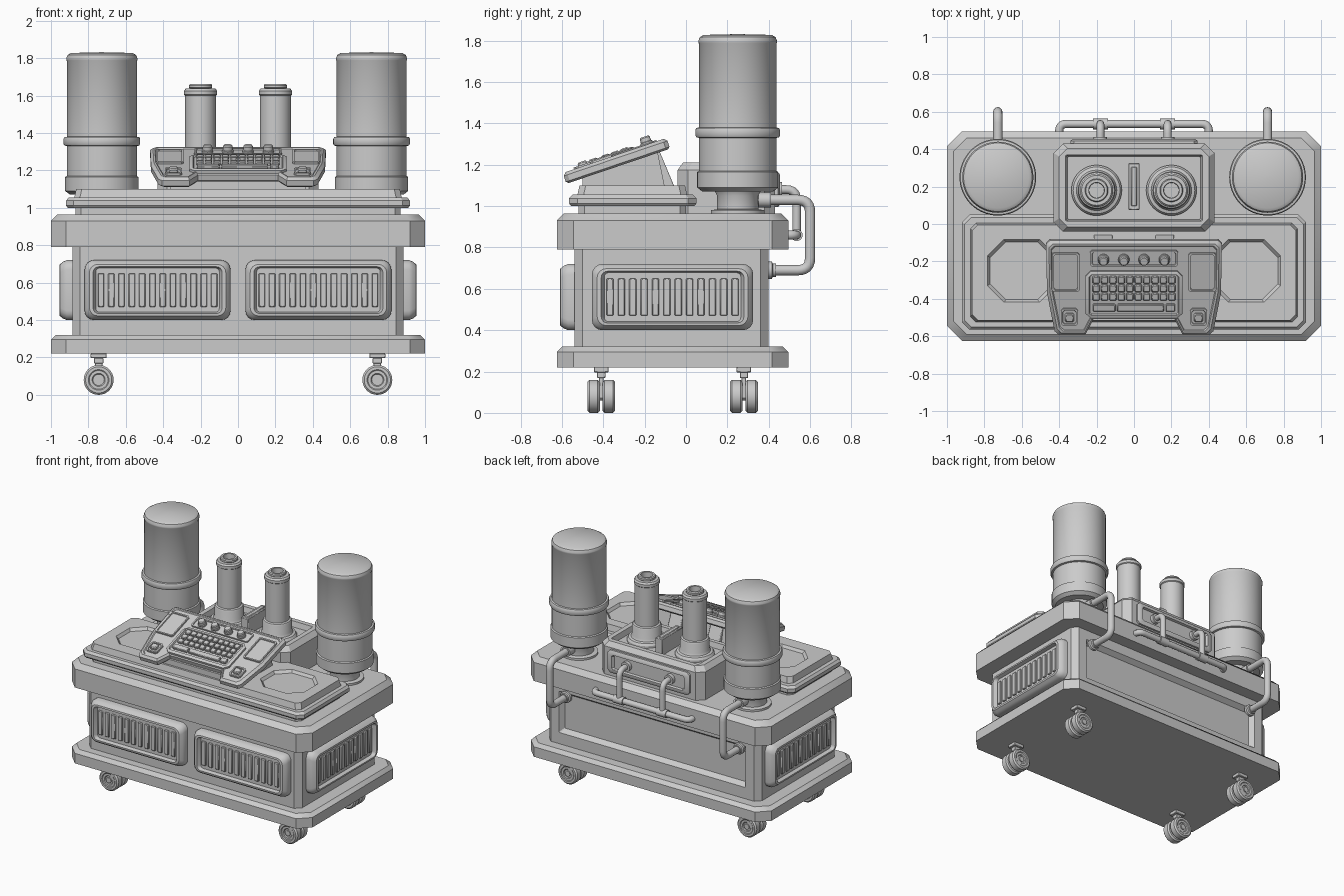
import bpy, bmesh, math
from math import sin, cos, pi, radians
from mathutils import Vector, Matrix

if "Cube" in bpy.data.objects:
    bpy.data.objects.remove(bpy.data.objects["Cube"])

T, R = Matrix.Translation, Matrix.Rotation
I = Matrix.Identity(4)


def finish(name, bm, mat=I, bevel=0, seg=2):
    bmesh.ops.recalc_face_normals(bm, faces=bm.faces)
    me = bpy.data.meshes.new(name)
    bm.to_mesh(me)
    bm.free()
    ob = bpy.data.objects.new(name, me)
    ob.matrix_world = mat
    bpy.context.collection.objects.link(ob)
    if bevel:
        m = ob.modifiers.new("bevel", 'BEVEL')
        m.width, m.segments, m.limit_method = bevel, seg, 'ANGLE'
    return ob


def loft(name, rings, mat=I, bevel=0):
    bm = bmesh.new()
    vs = [[bm.verts.new(p) for p in r] for r in rings]
    n = len(vs[0])
    for a, b in zip(vs, vs[1:]):
        for i in range(n):
            bm.faces.new((a[i], a[(i + 1) % n], b[(i + 1) % n], b[i]))
    bm.faces.new(vs[0][::-1])
    bm.faces.new(vs[-1])
    return finish(name, bm, mat, bevel)


def rect(hx, y0, y1, c, z, seg=1):
    """Rectangle ring with chamfered (seg=1) or rounded corners."""
    pts = []
    for k, (cx, cy) in enumerate([(hx - c, y1 - c), (c - hx, y1 - c), (c - hx, y0 + c), (hx - c, y0 + c)]):
        for i in range(seg + 1):
            a = (k + i / seg) * pi / 2
            pts.append((cx + c * cos(a), cy + c * sin(a), z))
    return pts


def layers(name, spec, mat=I, seg=1, bevel=0):
    return loft(name, [rect(*s, seg) for s in spec], mat, bevel)


def boxes(name, items, mat=I, bevel=0):
    """Items are (x, y, z, size x, size y, size z)."""
    bm = bmesh.new()
    for x, y, z, a, b, c in items:
        bmesh.ops.create_cube(bm, size=1, matrix=T((x, y, z)) @ Matrix.Diagonal((a, b, c, 1)))
    return finish(name, bm, mat, bevel, 1)


def lathe(name, prof, mat=I, n=48):
    return loft(name, [[(max(r, .002) * cos(2 * pi * i / n), max(r, .002) * sin(2 * pi * i / n), z)
                        for i in range(n)] for r, z in prof], mat)


def pipe(name, pts, r, fillet=.06):
    pts = [Vector(p) for p in pts]
    path = [pts[0]]
    for a, b, c in zip(pts, pts[1:], pts[2:]):
        p, q = b + (a - b).normalized() * fillet, b + (c - b).normalized() * fillet
        path += [p.lerp(b, t / 6).lerp(b.lerp(q, t / 6), t / 6) for t in range(7)]
    path.append(pts[-1])
    cu = bpy.data.curves.new(name, 'CURVE')
    cu.dimensions, cu.bevel_depth, cu.bevel_resolution, cu.use_fill_caps = '3D', r, 4, True
    sp = cu.splines.new('POLY')
    sp.points.add(len(path) - 1)
    for s, p in zip(sp.points, path):
        s.co = (*p, 1)
    tmp = bpy.data.objects.new(name, cu)
    bpy.context.collection.objects.link(tmp)
    me = bpy.data.meshes.new_from_object(tmp.evaluated_get(bpy.context.evaluated_depsgraph_get()))
    bpy.data.objects.remove(tmp)
    bpy.context.collection.objects.link(bpy.data.objects.new(name, me))


def cut(ob, cutter):
    m = ob.modifiers.new("cut", 'BOOLEAN')
    m.operation, m.object, m.solver = 'DIFFERENCE', cutter, 'EXACT'
    cutter.hide_render, cutter.display_type = True, 'WIRE'


# Cabinet: base plate, body with recessed back, top slab
layers("base_plate", [(1, -.625, .495, .08, .22), (1, -.625, .495, .08, .295), (.975, -.6, .47, .075, .32)])
body = layers("cabinet_body", [(.885, -.54, .4, .04, .31), (.885, -.54, .4, .04, .8)])
back = R(pi, 4, 'Z') @ R(pi / 2, 4, 'X')
cut(body, layers("back_recess_cutter", [(.75, -.13, .13, .005, -.035), (.79, -.17, .17, .005, .02)],
                 T((0, .4, .56)) @ back))
layers("top_slab", [(1, -.625, .495, .08, .79), (1, -.625, .495, .08, .93), (.965, -.59, .46, .07, .965)])

# Stepped tray on the front of the slab, with two octagonal recesses
tray = layers("top_tray", [(.87, -.52, 0, .03, .95), (.87, -.52, 0, .03, 1.0), (.91, -.555, .04, .035, 1.0),
                           (.92, -.565, .05, .04, 1.012), (.92, -.565, .05, .04, 1.038),
                           (.905, -.55, .035, .035, 1.055), (.875, -.525, .005, .03, 1.055),
                           (.865, -.515, -.005, .03, 1.10)])
for s in (-1, 1):
    cut(tray, layers("tray_recess_cutter", [(.17, -.155, .155, .085, 1.08), (.19, -.175, .175, .09, 1.11)],
                     T((s * .6, -.25, 0))))


# Vent panels
def vent(name, mat):
    layers(name + "_frame", [(.39, -.16, .16, .05, -.02), (.39, -.16, .16, .05, .03), (.382, -.152, .152, .05, .05),
                             (.365, -.138, .138, .045, .068), (.345, -.125, .125, .03, .07),
                             (.33, -.118, .118, .02, .042)], mat, 4)
    boxes(name + "_louvers", [(-.3025 + i * .055, 0, .045, .034, .18, .02) for i in range(12)], mat, .004)


up = R(pi / 2, 4, 'X')
for s in (-1, 1):
    vent("front_vent", T((s * .43, -.54, .56)) @ up)
    vent("side_vent", T((s * .885, -.065, .56)) @ R(s * pi / 2, 4, 'Z') @ up)

# Twin-wheel casters
wheel = [(0, -.02), (.03, -.02), (.035, -.026), (.05, -.026), (.055, -.03), (.07, -.03), (.08, -.02), (.08, .02),
         (.07, .03), (.055, .03), (.05, .026), (.035, .026), (.03, .02), (0, .02)]
for x in (-.745, .745):
    for y in (-.41, .28):
        for d in (-.037, .037):
            lathe("caster_wheel", wheel, T((x, y + d, .08)) @ up, 32)
        lathe("caster_axle", [(.02, -.065), (.02, .065)], T((x, y, .08)) @ up, 16)
        boxes("caster_fork", [(x, y, .135, .04, .022, .13), (x, y, .183, .05, .04, .03),
                              (x, y, .209, .085, .07, .026)], I, .003)

# Tanks with necks and drain pipes
tank = [(.13, .955), (.13, .98), (.1, .985), (.1, 1.05), (.11, 1.07), (.17, 1.07), (.196, 1.09), (.196, 1.165),
        (.187, 1.17), (.187, 1.33), (.2, 1.333), (.205, 1.342), (.205, 1.368), (.2, 1.378), (.187, 1.38),
        (.187, 1.785), (.19, 1.79), (.19, 1.80), (.183, 1.817), (.165, 1.828), (0, 1.832)]
for x in (-.728, .714):
    lathe("tank", tank, T((x, .25, 0)), 64)
    pipe("tank_pipe", [(x, .3, 1.03), (x, .6, 1.03), (x, .6, .69), (x, .38, .69)], .025)
    lathe("pipe_collar", [(.036, 0), (.036, .06)], T((x, .41, 1.03)) @ up, 20)
    lathe("pipe_flange", [(.042, 0), (.042, .02), (.032, .025), (.032, .04)], T((x, .395, .69)) @ back, 20)

# Rear pump box with framed back
layers("pump_box", [(.43, -.04, .43, .05, .95), (.43, -.04, .43, .05, 1.175), (.4, -.015, .405, .045, 1.21),
                    (.365, .015, .37, .005, 1.21), (.355, .025, .36, .005, 1.17)])
layers("pump_back_frame", [(.34, -.085, .085, .02, -.02), (.34, -.085, .085, .02, .015), (.325, -.072, .072, .015, .025),
                           (.3, -.055, .055, .01, .025), (.29, -.05, .05, .01, .008)], T((0, .43, 1.08)) @ back)
boxes("divider_plate", [(0, .2, 1.225, .06, .25, .13), (0, .2, 1.23, .03, .21, .13)], I, .004)

# Pillars with hollow caps
pillar = [(.135, 1.165), (.135, 1.185), (.125, 1.2), (.108, 1.205), (.1, 1.22), (.1, 1.29), (.095, 1.3), (.083, 1.305),
          (.083, 1.6), (.089, 1.605), (.089, 1.625), (.08, 1.637), (.055, 1.637), (.062, 1.642), (.062, 1.655),
          (.057, 1.662), (.042, 1.662), (.04, 1.62), (0, 1.62)]
for s in (-1, 1):
    lathe("pillar", pillar, T((s * .2, .18, 0)))
    # Pipes from pump box down to the rear rail
    pipe("pump_pipe", [(s * .18, .42, 1.08), (s * .18, .535, 1.08), (s * .18, .535, .86)], .021, .05)
    lathe("pump_pipe_flange", [(.036, 0), (.036, .035)], T((s * .18, .43, 1.08)) @ back, 20)
    lathe("rail_joint", [(.029, -.04), (.029, .04)], T((s * .18, .535, .86)) @ R(pi / 2, 4, 'Y'), 20)
pipe("rear_rail", [(-.4, .47, .86), (-.4, .535, .86), (.4, .535, .86), (.4, .47, .86)], .022, .04)

# Console stand
bm = bmesh.new()
f = bm.faces.new([bm.verts.new((-.36, y, z)) for y, z in
                  [(-.5, 1.08), (-.1, 1.08), (-.14, 1.275), (-.5, 1.14)]])
e = bmesh.ops.extrude_face_region(bm, geom=[f])['geom']
bmesh.ops.translate(bm, vec=(.72, 0, 0), verts=[v for v in e if isinstance(v, bmesh.types.BMVert)])
finish("console_stand", bm)
for s in (-1, 1):
    loft("stand_rib", [[(s * .165 + d, y, z) for y, z in [(-.2, 1.08), (-.05, 1.08), (-.13, 1.27), (-.2, 1.25)]]
                       for d in (-.05, .05)], I, .006)

# Tilted console slab; local x across, y up the slope, z out of the face
con = T((0, -.345, 1.245)) @ R(radians(18.7), 4, 'X')
half = [(.45, .265), (.47, .245), (.465, -.03), (.425, -.245), (.405, -.265), (.26, -.265), (.215, -.175)]
outline = half + [(-x, y) for x, y in half[::-1]]


def inset(k, z):
    return [(x - math.copysign(k, x) * (1 if abs(x) > .3 else -.3), y - math.copysign(k, y), z) for x, y in outline]


loft("console", [inset(.012, -.055), inset(0, -.045), inset(0, -.015), inset(.015, 0), inset(.025, 0), inset(.03, -.006)],
     con)

# Console screens, keyboard, knobs and square buttons
for s in (-1, 1):
    layers("console_screen", [(.073, -.11, .11, .01, -.01), (.073, -.11, .11, .01, .006), (.064, -.1, .1, .008, .006),
                              (.062, -.098, .098, .008, -.002)], con @ T((s * .365, .092, 0)))
    layers("square_button_base", [(.046, -.048, .048, .012, -.01), (.046, -.048, .048, .012, .008),
                                  (.036, -.038, .038, .008, .008), (.034, -.036, .036, .008, 0)],
           con @ T((s * .345, -.16, 0)))
    boxes("square_button", [(s * .345, -.16, .008, .046, .046, .03)], con, .006)
layers("keyboard_frame", [(.26, -.168, .1, .03, -.01), (.26, -.168, .1, .03, .008), (.25, -.158, .09, .025, .014),
                          (.24, -.147, .08, .01, .014), (.236, -.143, .076, .01, .002)], con)
keys = [(-.2025 + c * .045, .053 - r * .048, .008, .037, .038, .022) for r in range(3) for c in range(10)]
keys += [(-.16, -.105, .008, .12, .04, .022), (.035, -.105, .008, .25, .04, .022), (.195, -.105, .008, .05, .04, .022)]
boxes("keys", keys, con, .004)
layers("knob_strip", [(.235, -.045, .045, .01, -.01), (.235, -.045, .045, .01, .006), (.225, -.036, .036, .008, .006),
                      (.223, -.034, .034, .008, 0)], con @ T((0, .17, 0)))
for i in range(4):
    lathe("knob", [(.03, -.005), (.03, .012), (.026, .015), (.025, .034), (.02, .04), (0, .04)],
          con @ T((-.163 + i * .1085, .165, 0)), 24)

# Smooth shading with sharp edges
for o in bpy.context.scene.objects:
    o.select_set(o.type == 'MESH' and not o.hide_render)
bpy.context.view_layer.objects.active = tray
bpy.ops.object.shade_smooth_by_angle(angle=radians(32))
